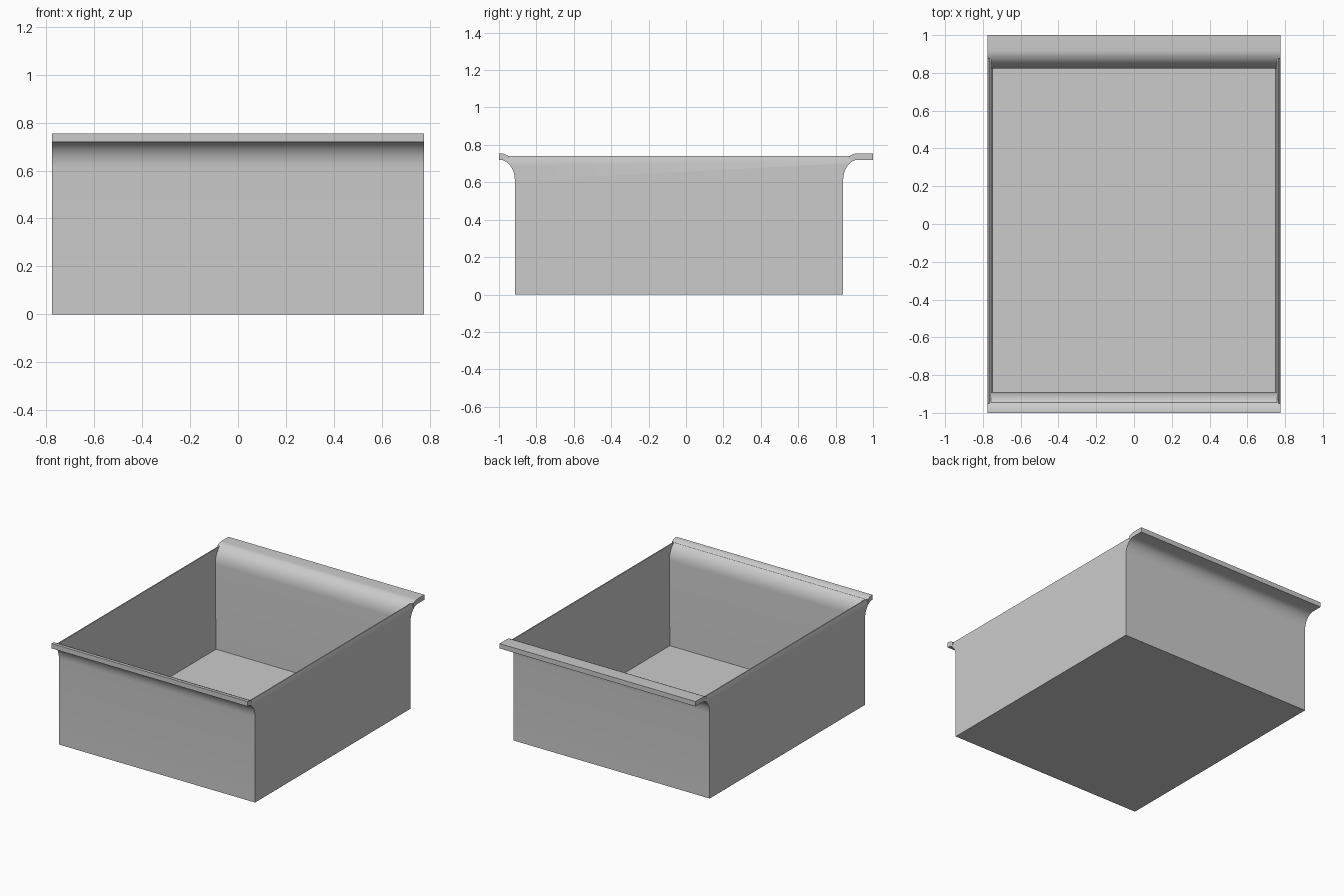
import bpy, bmesh
from math import sin, cos, pi, sqrt

if "Cube" in bpy.data.objects:
    bpy.data.objects.remove(bpy.data.objects["Cube"])

W = 0.776      # half width
RIM = 0.74     # side wall height


def arc(cy, cz, a, b, s, z_top=None, n=8):
    """Quarter ellipse from the upright wall to the flat lip; s is +1 back, -1 front."""
    t1 = pi / 2 if z_top is None else math_asin((z_top - cz) / b)
    return [(s * (cy - a * cos(t1 * i / n)), cz + b * sin(t1 * i / n)) for i in range(n + 1)]


def math_asin(v):
    from math import asin
    return asin(v)


def loft(name, ring_a, ring_b):
    """Solid between two matching rings of 3D points."""
    bm = bmesh.new()
    a = [bm.verts.new(p) for p in ring_a]
    b = [bm.verts.new(p) for p in ring_b]
    bm.faces.new(a)
    bm.faces.new(b[::-1])
    n = len(a)
    for i in range(n):
        bm.faces.new((a[i], b[i], b[(i + 1) % n], a[(i + 1) % n]))
    bmesh.ops.recalc_face_normals(bm, faces=bm.faces)
    me = bpy.data.meshes.new(name)
    bm.to_mesh(me)
    bm.free()
    ob = bpy.data.objects.new(name, me)
    bpy.context.collection.objects.link(ob)
    return ob


CB, CF = 0.92, 0.995           # flare centres, back and front
IN_Z, IN_A, IN_B = 0.63, 0.097, 0.125


def inner_upper(cy, s):
    """Inside flare above the side rim, rim first."""
    full = arc(cy, IN_Z, IN_A, IN_B, s, n=16)
    k = (RIM - IN_Z) / IN_B
    start = (s * (cy - IN_A * sqrt(1 - k * k)), RIM)
    return [start] + [p for p in full if p[1] > RIM + 0.001]


# tray body: outer side profile with flared lips
back = arc(CB, 0.61, 0.08, 0.11, 1) + [(1.0, 0.72), (1.0, 0.755)] + inner_upper(CB, 1)[::-1]
front = arc(CF, 0.61, 0.08, 0.11, -1)[:-1] + [(-1.0, 0.72), (-1.0, 0.755)] + inner_upper(CF, -1)[::-1]
profile = [(-0.915, 0), (0.84, 0)] + back + front[::-1]
tray = loft("tray", [(-W, y, z) for y, z in profile], [(W, y, z) for y, z in profile])

# cavity with curved ends and slightly drafted side walls
b_in = arc(CB, IN_Z, IN_A, IN_B, 1, RIM)
f_in = arc(CF, IN_Z, IN_A + 0.006, IN_B, -1, RIM)
hole = ([(-0.889, 0.025), (0.823, 0.025)] + b_in + [(b_in[-1][0], 0.85)]
        + [(f_in[-1][0], 0.85)] + f_in[::-1])
half = lambda z: 0.75 + 0.01 * z
cutters = [loft("cavity_cutter", [(-half(z), y, z) for y, z in hole],
                [(half(z), y, z) for y, z in hole])]

# sloped top edge on the outside of each side wall
for s in (-1, 1):
    sec = [(W, 0.705), (0.82, 0.70), (0.82, 0.80), (0.7645, 0.745)]
    cutters.append(loft("edge_cutter", [(s * x, -0.95, z) for x, z in sec],
                        [(s * x, 0.875, z) for x, z in sec]))

bpy.context.view_layer.objects.active = tray
tray.select_set(True)
for c in cutters:
    c.hide_render = True
    m = tray.modifiers.new("cut", 'BOOLEAN')
    m.operation, m.solver, m.object = 'DIFFERENCE', 'EXACT', c
    bpy.ops.object.modifier_apply(modifier=m.name)
for c in cutters:
    bpy.data.objects.remove(c, do_unlink=True)
bpy.ops.object.shade_smooth_by_angle(angle=0.5)
